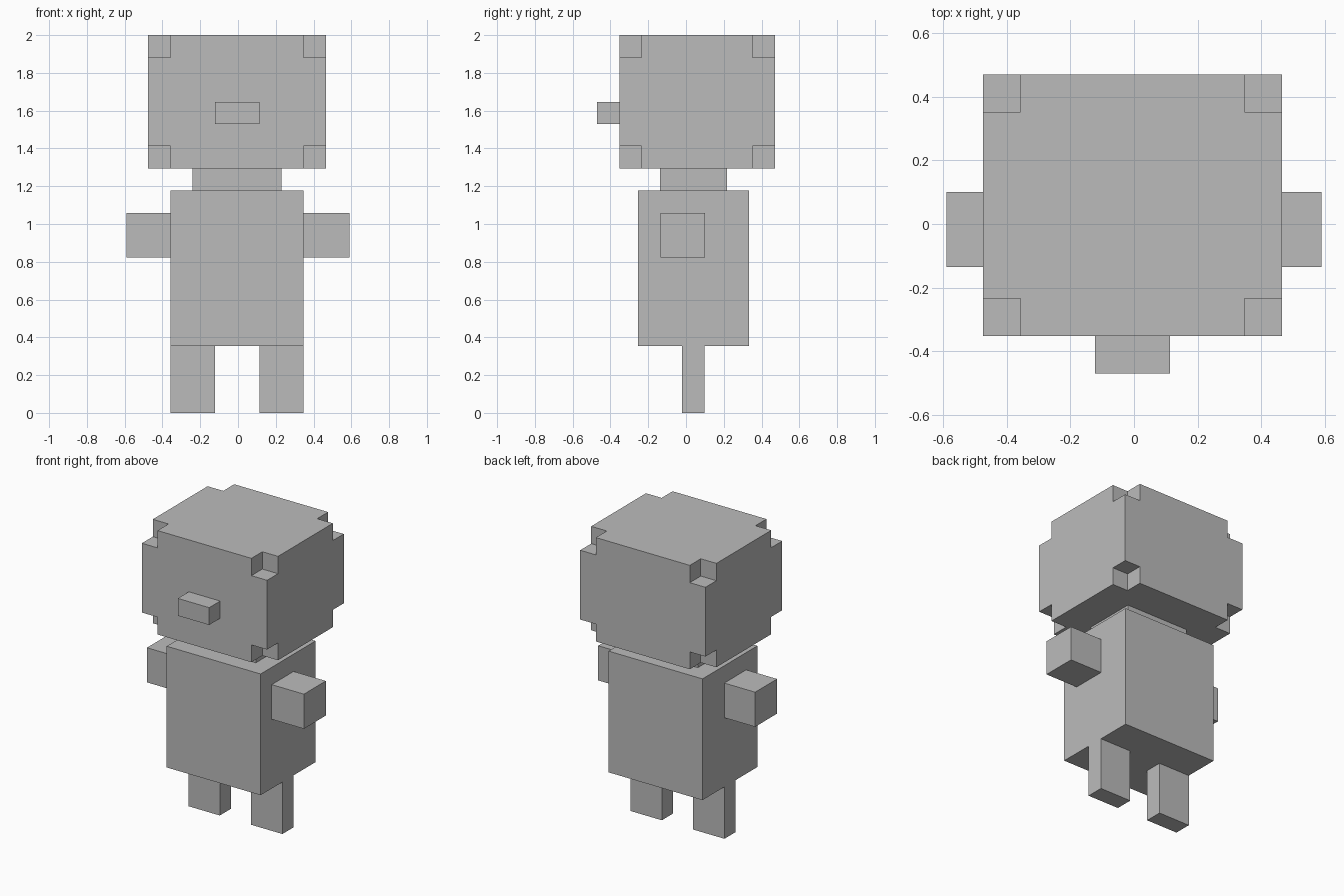
import bpy
import bmesh
from itertools import product
from mathutils import Vector

if "Cube" in bpy.data.objects:
    bpy.data.objects.remove(bpy.data.objects["Cube"], do_unlink=True)

U = 2 / 17          # block size
OFF_X = -0.005      # the figure sits slightly to its right

grey = bpy.data.materials.new("plain grey")
grey.use_nodes = True
colour = (0.5, 0.5, 0.5, 1)
grey.diffuse_color = colour
grey.node_tree.nodes["Principled BSDF"].inputs["Base Color"].default_value = colour


def finish(name, bm):
    bmesh.ops.recalc_face_normals(bm, faces=bm.faces)
    mesh = bpy.data.meshes.new(name)
    bm.to_mesh(mesh)
    bm.free()
    mesh.materials.append(grey)
    obj = bpy.data.objects.new(name, mesh)
    bpy.context.collection.objects.link(obj)
    return obj


def block(name, low, high):
    """Box between two corners."""
    low, high = Vector(low), Vector(high)
    bm = bmesh.new()
    bmesh.ops.create_cube(bm, size=1)
    for v in bm.verts:
        v.co = (low + high) / 2 + v.co * (high - low)
    return finish(name, bm)


def notched_block(name, low, high, notch):
    """Box with a cubic notch taken out of each of its eight corners."""
    cuts = [(a, a + notch, b - notch, b) for a, b in zip(low, high)]
    cells = {c for c in product(range(3), repeat=3) if 1 in c}
    bm = bmesh.new()
    for cell in cells:
        for axis, side in product(range(3), (0, 1)):
            neighbour = list(cell)
            neighbour[axis] += 2 * side - 1
            if tuple(neighbour) in cells:
                continue
            corners = []
            for p, q in ((0, 0), (1, 0), (1, 1), (0, 1)):
                index = list(cell)
                index[axis] += side
                index[(axis + 1) % 3] += p
                index[(axis + 2) % 3] += q
                corners.append(bm.verts.new([cuts[k][index[k]] for k in range(3)]))
            bm.faces.new(corners)
    bmesh.ops.remove_doubles(bm, verts=bm.verts, dist=0.001)
    bmesh.ops.recalc_face_normals(bm, faces=bm.faces)
    bmesh.ops.dissolve_limit(bm, angle_limit=0.01, verts=bm.verts, edges=bm.edges)
    return finish(name, bm)


# Head and nose
notched_block("head", (OFF_X - 4 * U, -3 * U, 11 * U), (OFF_X + 4 * U, 4 * U, 17 * U), U)
block("nose", (OFF_X - U, -4 * U, 13 * U), (OFF_X + U, -3 * U, 14 * U))

# Neck and body
block("neck", (OFF_X - 2 * U, -0.137, 10 * U), (OFF_X + 2 * U, 0.217, 11 * U))
block("body", (OFF_X - 3 * U, -0.254, 3 * U), (OFF_X + 3 * U, 0.334, 10 * U))

# Arms and legs
for side, s in (("left", 1), ("right", -1)):
    limbs = (("arm", OFF_X + s * 3 * U, s * 0.59, (-0.135, 0.1), (7 * U, 9 * U)),
             ("leg", OFF_X + s * U, OFF_X + s * 3 * U, (-0.02, 0.098), (0, 3 * U)))
    for part, x1, x2, y, z in limbs:
        block(f"{side}_{part}", (min(x1, x2), y[0], z[0]), (max(x1, x2), y[1], z[1]))
